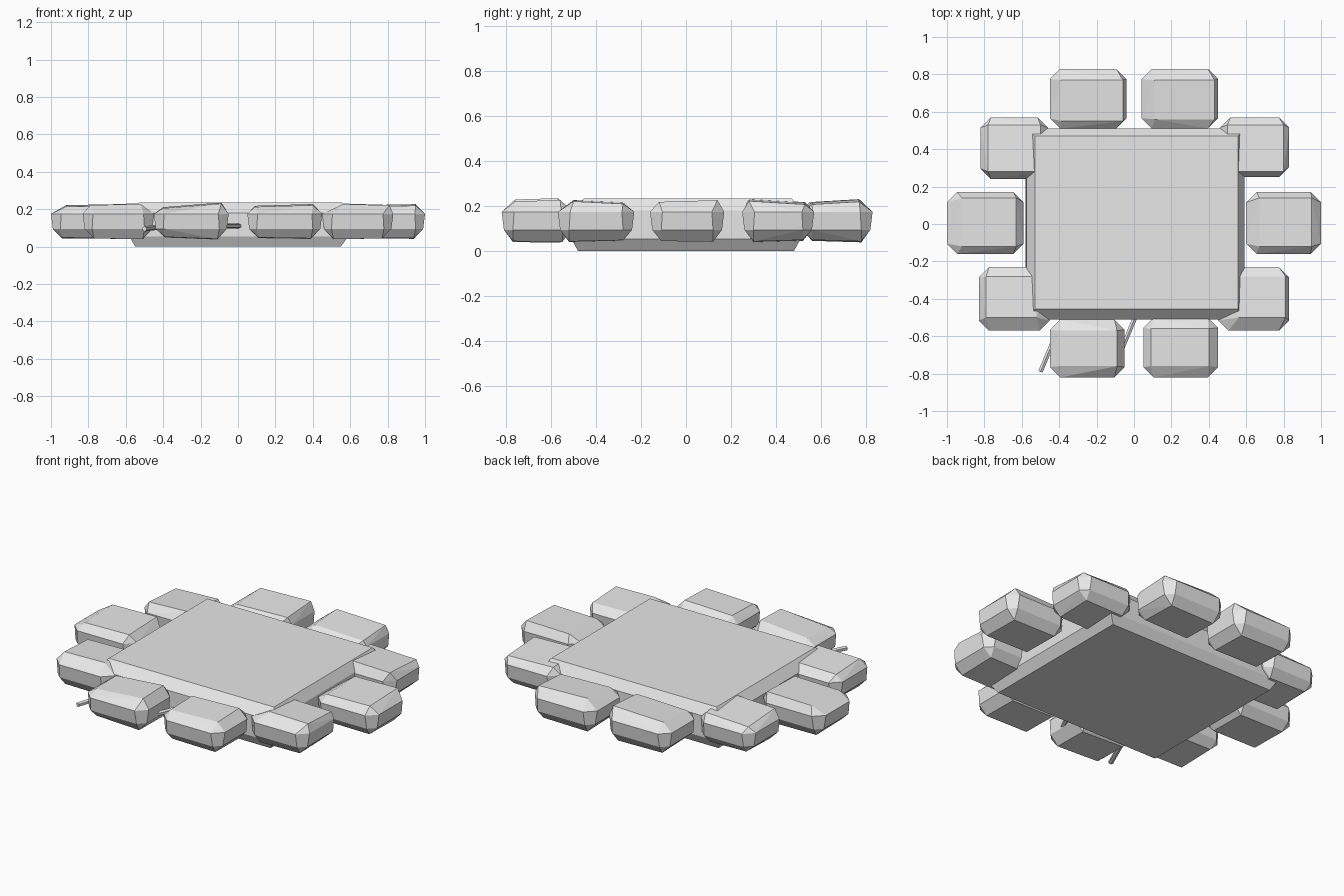
import bpy, bmesh, math
from mathutils import Vector

if "Cube" in bpy.data.objects:
    bpy.data.objects.remove(bpy.data.objects["Cube"])

stone_gray = bpy.data.materials.new("stone_gray")
stone_gray.diffuse_color = (0.8, 0.8, 0.8, 1)
stone_gray.use_nodes = True
stone_gray.node_tree.nodes["Principled BSDF"].inputs["Base Color"].default_value = stone_gray.diffuse_color


def add_mesh(name, bm):
    mesh = bpy.data.meshes.new(name)
    bmesh.ops.recalc_face_normals(bm, faces=bm.faces)
    bm.to_mesh(mesh)
    bm.free()
    mesh.materials.append(stone_gray)
    obj = bpy.data.objects.new(name, mesh)
    bpy.context.collection.objects.link(obj)
    return obj


def hull(name, points):
    bm = bmesh.new()
    for p in points:
        bm.verts.new(p)
    res = bmesh.ops.convex_hull(bm, input=bm.verts)
    loose = {g for g in res["geom_interior"] + res["geom_unused"]
             if isinstance(g, bmesh.types.BMVert)}
    bmesh.ops.delete(bm, geom=list(loose), context='VERTS')
    bmesh.ops.dissolve_limit(bm, angle_limit=math.radians(4),
                             verts=bm.verts, edges=bm.edges)
    return add_mesh(name, bm)


def rect(x0, x1, y0, y1, z):
    return [(x0, y0, z), (x1, y0, z), (x1, y1, z), (x0, y1, z)]


def cut_rect(x0, x1, y0, y1, z, c):
    """Rectangle with clipped corners."""
    return [(x0 + c, y0, z), (x1 - c, y0, z), (x1, y0 + c, z), (x1, y1 - c, z),
            (x1 - c, y1, z), (x0 + c, y1, z), (x0, y1 - c, z), (x0, y0 + c, z)]


def stone(name, outer, top, slope):
    """Faceted rock: clipped middle rings, smaller tilted top and bottom."""
    x0, x1, y0, y1 = outer
    cx, cy = (x0 + x1) / 2, (y0 + y1) / 2
    pts = cut_rect(x0, x1, y0, y1, 0.175, 0.055)
    pts += cut_rect(x0 + .01, x1 - .01, y0 + .01, y1 - .01, 0.095, 0.04)
    pts += [(x, y, 0.22 + slope[0] * (x - cx) + slope[1] * (y - cy))
            for x, y, z in rect(*top, 0)]
    pts += [(x, y, 0.045 - 0.5 * (slope[0] * (x - cx) + slope[1] * (y - cy)))
            for x, y, z in rect(x0 + .06, x1 - .06, y0 + .05, y1 - .05, 0)]
    return hull(name, pts)


# central slab: wide waist, narrower top and base
hull("slab", rect(-.55, .55, -.48, .48, 0.0)
     + rect(-.58, .59, -.51, .51, 0.055)
     + rect(-.575, .59, -.51, .51, 0.18)
     + rect(-.53, .555, -.455, .47, 0.235))

# ring of rocks: outer bounds, top-face bounds, top slope in x and y
rocks = {
    "back_left": ((-.45, -.04, .51, .83), (-.39, -.06, .55, .77), (.03, .06)),
    "back_right": ((.04, .45, .51, .83), (.11, .43, .56, .77), (-.03, .06)),
    "left_back": ((-.82, -.46, .24, .57), (-.78, -.50, .28, .53), (.04, -.06)),
    "right_back": ((.46, .83, .25, .57), (.50, .80, .28, .53), (-.03, -.06)),
    "left": ((-1.0, -.59, -.16, .17), (-.92, -.63, -.12, .14), (.02, .03)),
    "right": ((.60, 1.0, -.16, .17), (.67, .95, -.12, .14), (.02, .03)),
    "left_front": ((-.83, -.45, -.57, -.23), (-.79, -.52, -.50, -.28), (.02, -.05)),
    "right_front": ((.45, .83, -.57, -.23), (.56, .81, -.50, -.28), (-.02, -.05)),
    "front_left": ((-.45, -.05, -.82, -.51), (-.40, -.09, -.76, -.57), (.08, .03)),
    "front_right": ((.05, .45, -.82, -.50), (.09, .40, -.76, -.56), (.03, .03)),
}
for label, spec in rocks.items():
    stone("rock_" + label, *spec)


# thin rods poking out between the front rocks
def rod(name, a, b, radius):
    a, b = Vector(a), Vector(b)
    bpy.ops.mesh.primitive_cylinder_add(vertices=6, radius=radius,
                                        depth=(b - a).length, location=(a + b) / 2)
    obj = bpy.context.object
    obj.name = name
    obj.rotation_euler = (b - a).to_track_quat('Z', 'Y').to_euler()
    obj.data.materials.append(stone_gray)


rod("rod_left", (-.50, -.79, .095), (-.38, -.50, .11), .014)
rod("rod_right", (-.07, -.68, .11), (.01, -.49, .11), .014)
